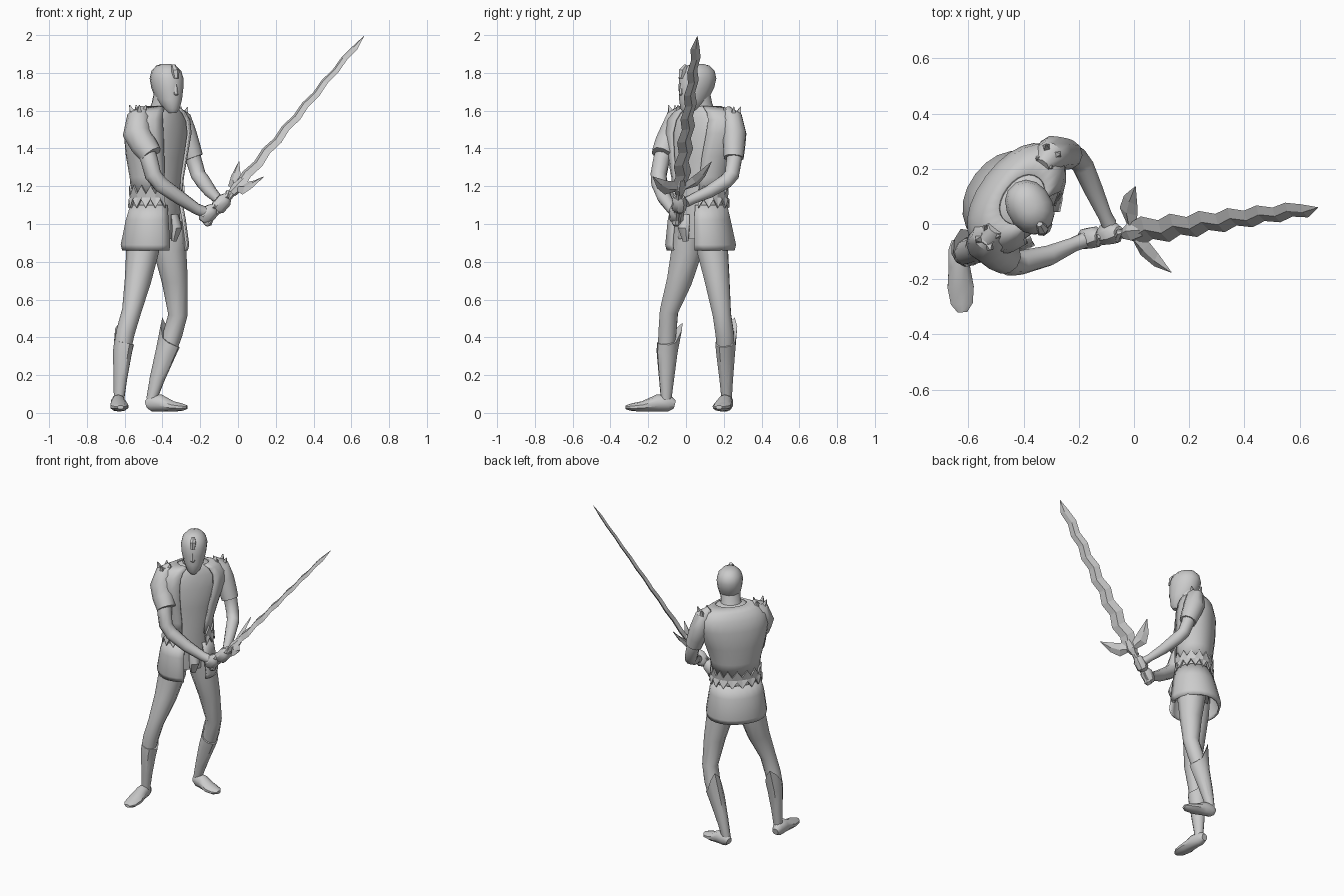
import bpy, bmesh, math
from mathutils import Vector as V

FACE = V((0.8, -0.6, 0))       # direction the body faces
HEADF = V((0.5, -0.866, 0))    # direction the head faces


def finish(name, bm, smooth=True, thick=0):
    bmesh.ops.recalc_face_normals(bm, faces=bm.faces)
    me = bpy.data.meshes.new(name)
    bm.to_mesh(me)
    bm.free()
    ob = bpy.data.objects.new(name, me)
    bpy.context.collection.objects.link(ob)
    if thick:
        m = ob.modifiers.new("thickness", 'SOLIDIFY')
        m.thickness, m.offset = thick, 0
    if smooth:
        bpy.ops.object.select_all(action='DESELECT')
        ob.select_set(True)
        bpy.context.view_layer.objects.active = ob
        bpy.ops.object.shade_smooth_by_angle(angle=math.radians(40))
    return ob


def skin(bm, rings, closed=True, caps=True):
    rows = [[bm.verts.new(p) for p in r] for r in rings]
    n = len(rows[0])
    for a, b in zip(rows, rows[1:]):
        for i in range(n if closed else n - 1):
            j = (i + 1) % n
            bm.faces.new((a[i], a[j], b[j], b[i]))
    if caps:
        bm.faces.new(rows[0])
        bm.faces.new(rows[-1])


def oval(c, a, b, f, th, p=0.94):
    """Point on a rounded-box section: a across, b front to back, th=0 is front."""
    u = V((-f.y, f.x, 0))
    s, k = math.sin(th), math.cos(th)
    return c + u * a * math.copysign(abs(s) ** p, s) + f * b * math.copysign(abs(k) ** p, k)


def loft(name, secs, f, n=20, gap=0, thick=0):
    """Stack of oval sections (x, y, z, a, b); a gap leaves the front open."""
    if gap:
        ths = [gap + (2 * math.pi - 2 * gap) * i / n for i in range(n + 1)]
    else:
        ths = [2 * math.pi * i / n for i in range(n)]
    bm = bmesh.new()
    skin(bm, [[oval(V(s[:3]), s[3], s[4], f, t) for t in ths] for s in secs], not gap, not gap)
    return finish(name, bm, thick=thick)


def tube(name, pts, ref=FACE, n=10, axis=None, peak=0, flare=0, smooth=True):
    """Limb through (x, y, z, r along ref, r across); peak and flare shape the back of the last ring."""
    P = [V(p[:3]) for p in pts]
    rings = []
    for i, p in enumerate(pts):
        t = axis or (P[min(i + 1, len(P) - 1)] - P[max(i - 1, 0)]).normalized()
        n1 = (ref - t * t.dot(ref)).normalized()
        n2 = t.cross(n1)
        last = i == len(pts) - 1
        ring = []
        for k in range(n):
            c, s = math.cos(2 * math.pi * k / n), math.sin(2 * math.pi * k / n)
            q = P[i] + n1 * c * p[3] + n2 * s * p[4]
            if last:
                q += (t * peak - n1 * flare) * max(0, -c) ** 2
            ring.append(q)
        rings.append(ring)
    bm = bmesh.new()
    skin(bm, rings)
    return finish(name, bm, smooth)


# Torso, open vest and short skirt
loft("torso", [(-.43, .075, .92, .13, .10), (-.43, .07, 1.08, .145, .112), (-.43, .07, 1.18, .138, .108),
               (-.425, .08, 1.35, .172, .12), (-.42, .09, 1.48, .20, .12), (-.415, .095, 1.56, .185, .105),
               (-.405, .088, 1.605, .12, .08), (-.40, .08, 1.625, .07, .06)], FACE)
loft("vest", [(-.43, .07, 1.16, .145, .116), (-.43, .075, 1.25, .156, .122), (-.43, .08, 1.36, .188, .132),
              (-.425, .09, 1.48, .222, .134), (-.42, .095, 1.55, .215, .118), (-.415, .092, 1.59, .175, .098),
              (-.405, .088, 1.62, .10, .07)], FACE, 20, .5, .012)
loft("skirt", [(-.43, .07, 1.10, .15, .12), (-.435, .07, 1.02, .168, .14), (-.44, .078, .89, .187, .164),
               (-.44, .078, .86, .18, .156)], FACE, 20, .38, .012)
loft("neck", [(-.408, .088, 1.58, .075, .068), (-.395, .075, 1.64, .064, .06), (-.382, .063, 1.70, .064, .06)],
     FACE, 12)

# Jagged belt
bm = bmesh.new()
cols = 28
ths = [.5 + (2 * math.pi - 1) * i / cols for i in range(cols + 1)]
skin(bm, [[oval(V((-.43, .07, (lo, hi)[i % 2])), .156 + fl, .124 + fl, FACE, t) for i, t in enumerate(ths)]
          for lo, hi, fl in ((1.085, 1.13, .008), (1.14, 1.14, -.002), (1.16, 1.205, .004))], False, False)
finish("jagged_belt", bm, False, .01)
tube("front_flap", [(-.335, -.005, 1.05, .012, .03), (-.325, -.012, .98, .025, .036),
                    (-.34, -.002, .91, .012, .018)], n=8)

# Head with nose and forehead plate
HC = V((-.377, .06, 0))
head = []
for z, fwd, a, b in ((1.587, .055, .02, .026), (1.61, .045, .042, .052), (1.66, .022, .064, .08),
                     (1.72, .006, .078, .097), (1.77, -.002, .083, .102), (1.81, -.005, .073, .09),
                     (1.838, -.006, .048, .062), (1.848, -.006, .02, .026)):
    c = HC + HEADF * fwd
    head.append((c.x, c.y, z, a, b))
loft("head", head, HEADF, 14)


def on_face(d, z, r1, r2):
    c = HC + HEADF * d
    return (c.x, c.y, z, r1, r2)


tube("nose", [on_face(.094, 1.745, .008, .008), on_face(.096, 1.69, .016, .015), on_face(.088, 1.675, .008, .01)],
     HEADF, 6)
tube("forehead_plate", [on_face(.07, 1.84, .01, .012), on_face(.092, 1.81, .02, .022),
                        on_face(.1, 1.77, .014, .014)], HEADF, 6, smooth=False)

# Arms and sleeves
tube("right_arm", [(-.51, -.085, 1.45, .05, .05), (-.47, -.13, 1.34, .046, .046), (-.45, -.145, 1.26, .045, .043),
                   (-.41, -.14, 1.21, .044, .044), (-.31, -.115, 1.14, .038, .038), (-.22, -.075, 1.08, .027, .03),
                   (-.17, -.055, 1.06, .03, .03)])
tube("left_arm", [(-.265, .26, 1.45, .045, .045), (-.235, .255, 1.34, .042, .042), (-.21, .243, 1.26, .04, .04),
                  (-.185, .21, 1.225, .04, .04), (-.145, .12, 1.17, .034, .034), (-.105, .03, 1.13, .025, .027),
                  (-.09, 0, 1.115, .028, .028)])
tube("right_sleeve", [(-.50, -.01, 1.60, .03, .035), (-.525, -.045, 1.565, .064, .06), (-.535, -.07, 1.48, .078, .072),
                      (-.50, -.10, 1.42, .072, .068), (-.46, -.125, 1.365, .062, .06)])
tube("left_sleeve", [(-.335, .21, 1.60, .03, .03), (-.305, .245, 1.56, .058, .054), (-.285, .258, 1.48, .068, .06),
                     (-.26, .255, 1.41, .062, .058), (-.238, .252, 1.35, .055, .054)])

# Crown-like shoulder spikes
for side, c in (("right", V((-.53, -.05, 1.57))), ("left", V((-.31, .245, 1.56)))):
    tube(side + "_shoulder_boss", [(*c, .045, .045), (*(c + V((0, 0, .035))), .028, .028)], n=6, smooth=False)
    for i in range(4):
        a = i * math.tau / 4 + .2
        d = V((math.cos(a), math.sin(a), 0))
        tube(f"{side}_shoulder_spike_{i + 1}", [(*(c + d * .022), .028, .028),
             (*(c + d * .045 + V((0, 0, .06))), .003, .003)], n=4, smooth=False)

# Legs
tube("right_leg", [(-.49, .02, 1.0, .10, .08), (-.505, .005, .86, .088, .085), (-.53, -.035, .70, .07, .07),
                   (-.563, -.09, .54, .052, .05), (-.595, -.098, .43, .05, .05), (-.612, -.105, .34, .046, .046),
                   (-.63, -.105, .08, .026, .026)])
tube("left_leg", [(-.38, .13, 1.0, .10, .08), (-.36, .14, .86, .088, .085), (-.335, .165, .70, .07, .068),
                  (-.318, .19, .52, .052, .05), (-.345, .205, .42, .052, .05), (-.37, .21, .34, .048, .046),
                  (-.455, .215, .08, .026, .026)])

# Boots rising to a point behind the calf, with slim shoes
tube("right_boot", [(-.63, -.105, .07, .028, .028), (-.623, -.103, .18, .042, .036), (-.612, -.10, .32, .058, .05),
                    (-.603, -.098, .37, .058, .053)], V((.5, -.85, 0)), peak=.105, flare=.03)
tube("left_boot", [(-.458, .215, .07, .028, .028), (-.428, .213, .18, .042, .036), (-.382, .21, .32, .058, .05),
                   (-.36, .207, .37, .058, .053)], V((.85, -.5, 0)), peak=.105, flare=.05)


def shoe(name, heel, toe):
    h, t = V(heel), V(toe)
    pts = []
    for k, z, rz, rx in ((0, .045, .022, .022), (.12, .052, .045, .036), (.35, .052, .045, .04),
                         (.65, .034, .028, .05), (.88, .03, .02, .042), (1, .03, .01, .018)):
        p = h.lerp(t, k)
        pts.append((p.x, p.y, z, rz, rx))
    tube(name, pts, V((0, 0, 1)))


shoe("right_shoe", (-.64, -.06, 0), (-.622, -.32, 0))
shoe("left_shoe", (-.485, .222, 0), (-.27, .175, 0))

# Sword: wavy blade, grip, pommel and swept guard
BASE, TIP = V((0, -.03, 1.2)), V((.667, .06, 1.995))
D = (TIP - BASE).normalized()
W = V((-1, 1.2, 0))
W = (W - D * D.dot(W)).normalized()
blade = []
for i in range(13):
    k = i / 13
    p = BASE.lerp(TIP, k) + W * (.012 - .006 * k) * (1 if i % 2 else -1)
    blade.append((*p, .05 - .024 * k, .016 - .008 * k))
blade.append((*TIP, .001, .001))
tube("blade", blade, W, 4, D, smooth=False)


def along(d):
    return tuple(BASE + D * d)


tube("grip", [(*along(-.24), .017, .017), (*along(-.1), .02, .02), (*along(-.02), .016, .016)], W, 8)
tube("pommel", [(*along(-.27), .014, .014), (*along(-.25), .026, .026), (*along(-.225), .016, .016)], W, 8)
tube("guard_block", [(*along(-.05), .022, .022), (*along(-.01), .04, .026), (*along(.05), .025, .016)], W, 6,
     smooth=False)
tube("guard_left", [(-.005, -.02, 1.19, .018, .016), (-.02, .045, 1.225, .042, .012), (-.012, .085, 1.265, .032, .01),
                    (.005, .135, 1.33, .002, .002)], D, 4, smooth=False)
tube("guard_right", [(0, -.04, 1.19, .018, .016), (.04, -.09, 1.19, .044, .012), (.08, -.13, 1.21, .032, .01),
                     (.135, -.175, 1.25, .002, .002)], D, 4, smooth=False)

# Hands closed round the grip
for side, c in (("right", V((-.155, -.05, 1.055))), ("left", V((-.085, -.035, 1.11)))):
    tube(side + "_hand", [(*(c - D * .055), .02, .022), (*(c - D * .035), .038, .042), (*(c + D * .02), .04, .042),
                          (*(c + D * .048), .022, .026)], W, 8)
    q = c + D * .02
    tube(side + "_thumb", [(*(q - W * .03 + V((0, 0, .02))), .012, .012), (*(q + D * .03 + V((0, 0, .02))), .014, .014),
                           (*(q + D * .055 + V((.01, 0, .01))), .006, .006)], V((0, 1, 0)), 6)
